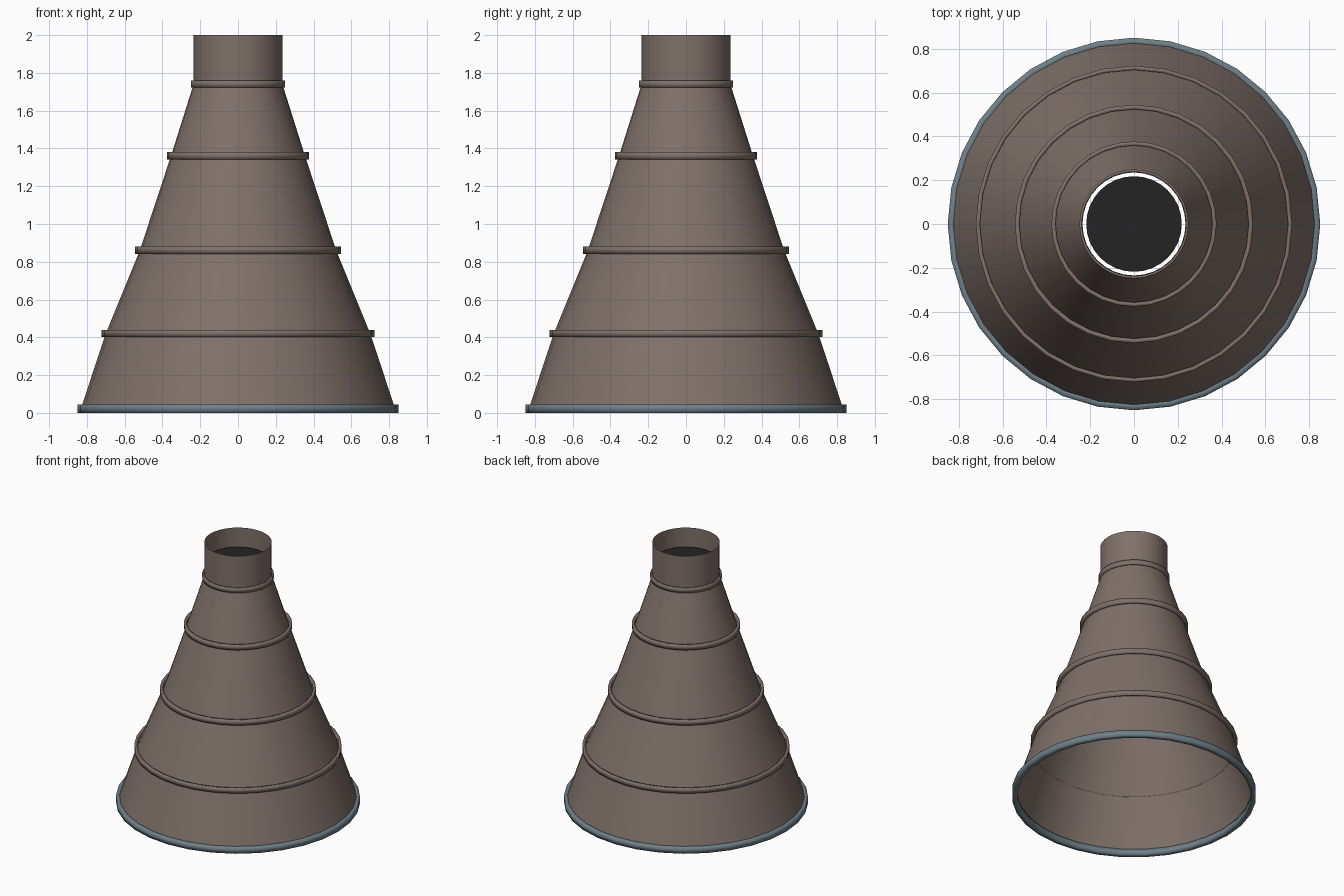
import bpy
import math

SIDES = 32

cube = bpy.data.objects.get("Cube")
if cube:
    bpy.data.objects.remove(cube, do_unlink=True)


def make_material(name, rgb):
    mat = bpy.data.materials.new(name)
    mat.use_nodes = True
    color = (*rgb, 1.0)
    mat.diffuse_color = color
    bsdf = mat.node_tree.nodes["Principled BSDF"]
    bsdf.inputs["Base Color"].default_value = color
    bsdf.inputs["Roughness"].default_value = 0.7
    return mat


def lathe(name, profile, mat, closed=False):
    """Spin a profile of (radius, height) points around the z axis."""
    verts = []
    for r, z in profile:
        for i in range(SIDES):
            a = 2 * math.pi * i / SIDES
            verts.append((r * math.cos(a), r * math.sin(a), z))
    count = len(profile)
    faces = []
    for k in range(count if closed else count - 1):
        low, high = k * SIDES, (k + 1) % count * SIDES
        for i in range(SIDES):
            j = (i + 1) % SIDES
            faces.append((low + i, low + j, high + j, high + i))
    mesh = bpy.data.meshes.new(name)
    mesh.from_pydata(verts, [], faces)
    mesh.materials.append(mat)
    for poly in mesh.polygons:
        poly.use_smooth = True
    obj = bpy.data.objects.new(name, mesh)
    bpy.context.collection.objects.link(obj)
    return obj


def ring(name, inner, outer, bottom, top, mat):
    """Solid hoop with a rectangular section and softened shading."""
    section = [(outer, bottom), (outer, top), (inner, top), (inner, bottom)]
    return lathe(name, section, mat, closed=True)


brown = make_material("warm brown metal", (0.215, 0.165, 0.142))
steel = make_material("blue grey steel", (0.16, 0.215, 0.25))
dark = make_material("dark interior", (0.017, 0.017, 0.017))

# Flared shell, open at both ends, in separate sections
shell = [(0.833, 0.02), (0.70, 0.42), (0.52, 0.86),
         (0.355, 1.36), (0.235, 1.74), (0.235, 2.0)]
names = ["skirt", "lower_cone", "middle_cone", "upper_cone", "neck_pipe"]
for name, start, end in zip(names, shell, shell[1:]):
    lathe(name, [start, end], brown)

# Bands over the joints
for i, ((r, z), outer) in enumerate(zip(shell[1:5], (0.722, 0.544, 0.377, 0.249))):
    ring(f"joint_band_{i + 1}", r + 0.003, outer, z - 0.018, z + 0.02, brown)

# Base rim
ring("base_rim", 0.815, 0.85, 0.0, 0.045, steel)

# Dark disc inside the neck, leaving a narrow gap
bpy.ops.mesh.primitive_circle_add(vertices=SIDES, radius=0.218,
                                  fill_type='NGON', location=(0, 0, 1.86))
disc = bpy.context.object
disc.name = "neck_disc"
disc.data.materials.append(dark)
